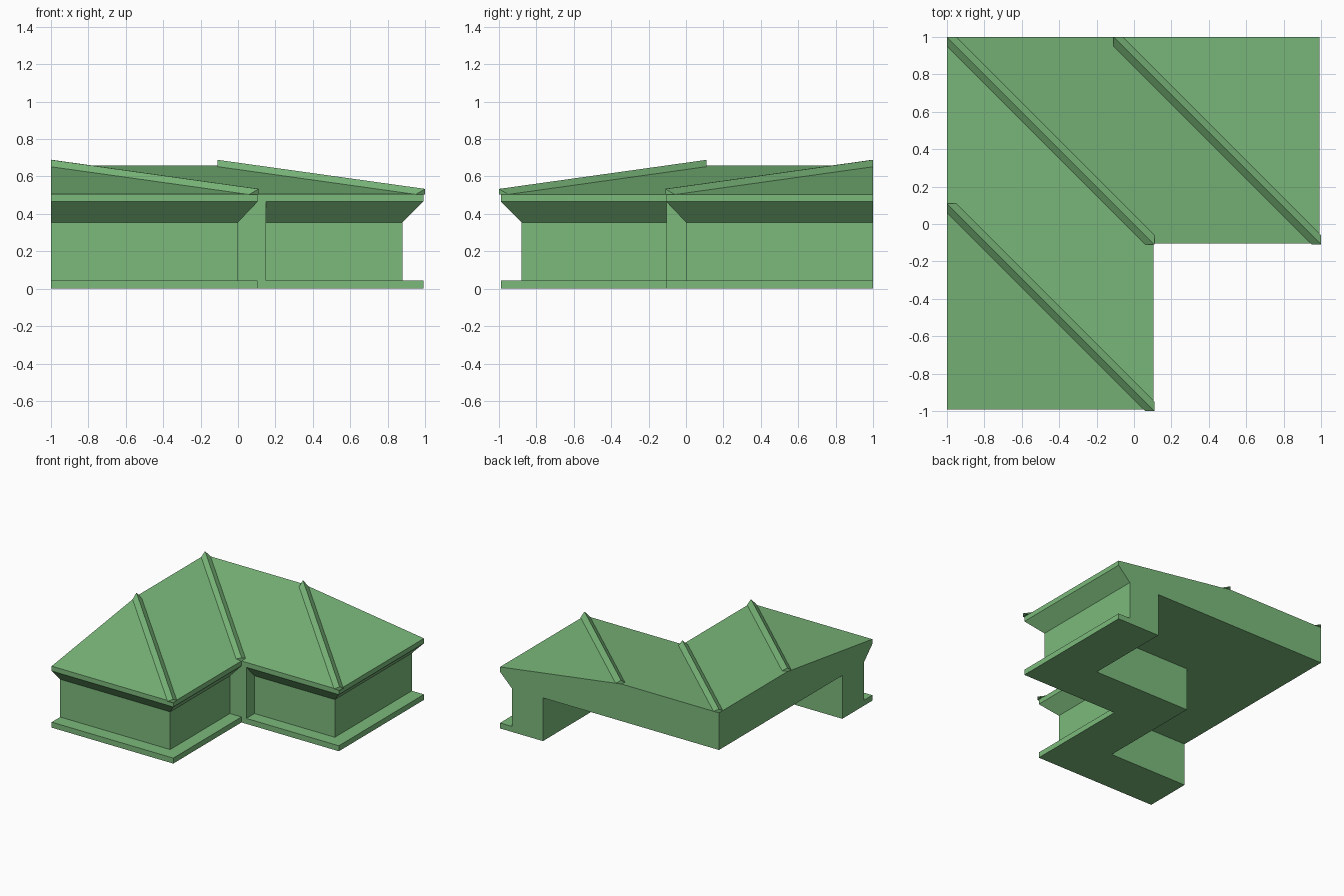
import bpy
import bmesh

cube = bpy.data.objects.get("Cube")
if cube:
    bpy.data.objects.remove(cube, do_unlink=True)

green = bpy.data.materials.new("leaf_green")
green.use_nodes = True
colour = (0.20, 0.49, 0.20, 1)
green.diffuse_color = colour
green.node_tree.nodes["Principled BSDF"].inputs["Base Color"].default_value = colour

# Main limits of the stepped plan: wing side, notch side, eave and floor heights
OUT, NOTCH, EAVE = 0.99, 0.105, 0.505
SLOPE = 0.14
PLINTH, SOFFIT, FASCIA = 0.045, 0.355, 0.465


def finish(name, bm):
    bmesh.ops.recalc_face_normals(bm, faces=bm.faces)
    mesh = bpy.data.meshes.new(name)
    bm.to_mesh(mesh)
    bm.free()
    mesh.materials.append(green)
    obj = bpy.data.objects.new(name, mesh)
    bpy.context.collection.objects.link(obj)
    return obj


def loft(name, rings, caps):
    """Join rings of equal length; caps lists the (ring, indices) faces."""
    bm = bmesh.new()
    vs = [[bm.verts.new(p) for p in ring] for ring in rings]
    n = len(rings[0])
    for low, high in zip(vs, vs[1:]):
        for i in range(n):
            j = (i + 1) % n
            bm.faces.new((low[i], low[j], high[j], high[i]))
    for ring, ids in caps:
        bm.faces.new([vs[ring][i] for i in ids])
    return finish(name, bm)


def prism(name, outline, z0, z1):
    n = range(len(outline))
    rings = [[(x, y, z) for x, y in outline] for z in (z0, z1)]
    return loft(name, rings, [(0, n), (1, n)])


def roof_height(x, y):
    wing = min(OUT - x, y + NOTCH)
    leg = min(NOTCH - x, y + OUT)
    return EAVE + SLOPE * max(wing, leg)


def stepped_edge(out, notch):
    """Outer zigzag from the left end round to the back end."""
    return [(-1, -out), (notch, -out), (notch, -notch), (out, -notch), (out, 1)]


# Plinth and walls share the same inner line
inner = [(0.6, 1), (0.6, 0.28), (-0.285, 0.28), (-0.285, -0.6), (-1, -0.6)]
wall_line = stepped_edge(0.88, 0)
prism("plinth", stepped_edge(OUT, NOTCH) + inner, 0, PLINTH)
prism("wall", wall_line + inner, PLINTH, SOFFIT)

# Pier filling the inside corner
prism("corner_pier", [(0, -NOTCH), (0.15, -NOTCH), (0.15, 0), (0, 0)], PLINTH, FASCIA)

# Roof body with splayed soffit, fascia and four sloping planes
ridge = 1 - (OUT - NOTCH)
ends = [(-ridge, 1), (-1, 1), (-1, ridge)]
eave_line = stepped_edge(OUT, NOTCH) + ends
rings = [
    [(x, y, SOFFIT) for x, y in wall_line + ends],
    [(x, y, FASCIA) for x, y in eave_line],
    [(x, y, roof_height(x, y)) for x, y in eave_line],
]
planes = [(0, 1, 7), (1, 2, 6, 7), (2, 3, 5, 6), (3, 4, 5)]
loft("roof", rings, [(0, range(8))] + [(2, ids) for ids in planes])

# Peaked ribs along the hips and valley, with square-cut ends
W, RISE, TIP = 0.05, 0.03, 0.11


def rib(name, top, low):
    (ax, ay), (bx, by) = top, low

    def section(x, y, left, right):
        pts = [(x + left[0], y + left[1]), (x, y), (x + right[0], y + right[1])]
        base = [(px, py, roof_height(px, py)) for px, py in pts]
        peak = (x, y, roof_height(x, y) + RISE)
        return base + [peak]

    a = section(ax, ay, (0, -W), (W, 0))
    b = section(bx, by, (-W, 0), (0, W))
    loft(name, [a, b], [(0, range(4)), (1, range(4))])


rib("valley_rib", (-1, 1), (TIP, -TIP))
rib("wing_hip_rib", (-TIP, 1), (1, -TIP))
rib("leg_hip_rib", (-1, TIP), (TIP, -1))
